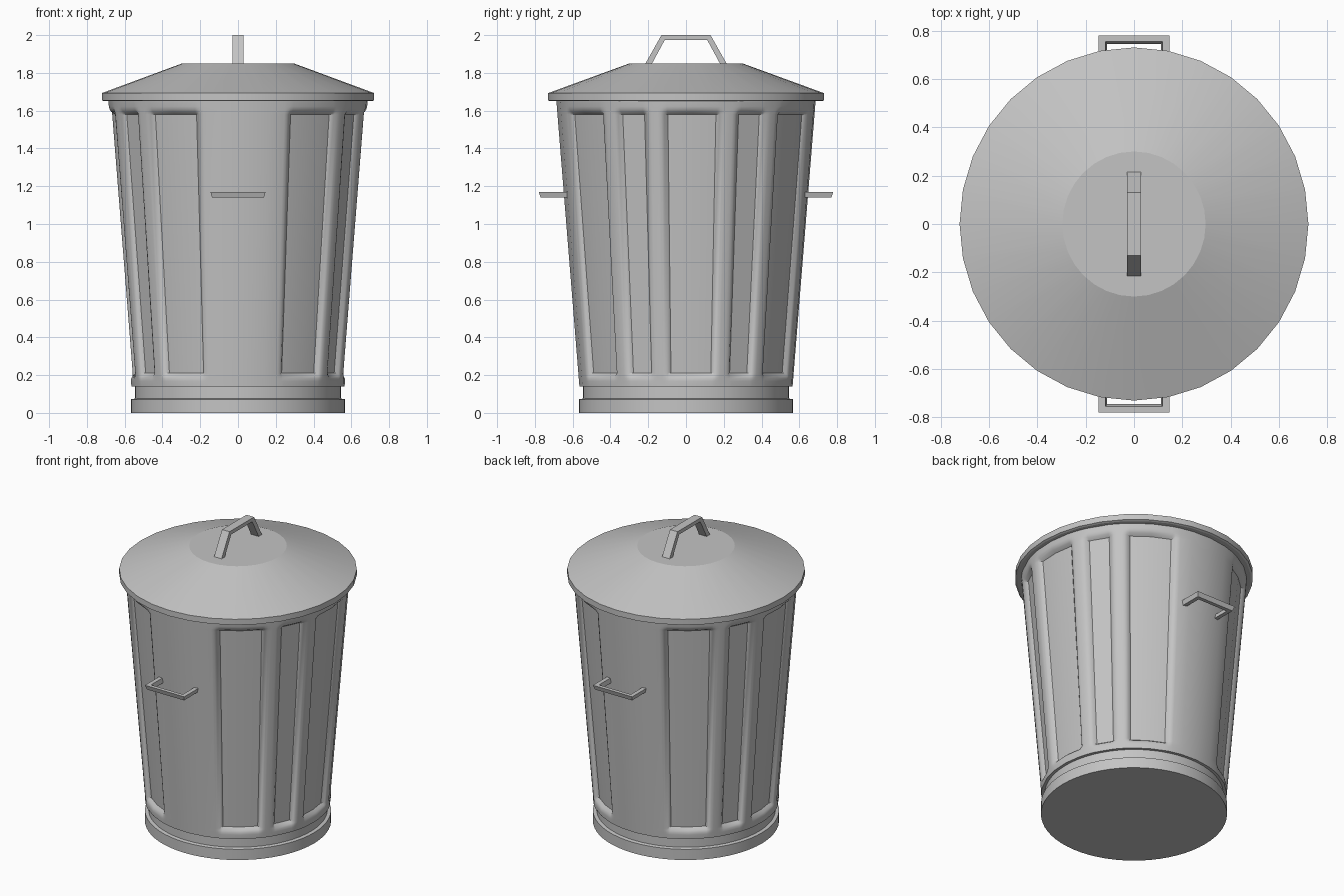
import bpy, bmesh, math
from mathutils import Vector

cube = bpy.data.objects.get("Cube")
if cube:
    bpy.data.objects.remove(cube, do_unlink=True)

metal = bpy.data.materials.new("galvanised_grey")
metal.use_nodes = True
GREY = (0.55, 0.55, 0.55, 1)
metal.diffuse_color = GREY
metal.node_tree.nodes["Principled BSDF"].inputs["Base Color"].default_value = GREY


def finish(name, bm, smooth=True):
    bmesh.ops.recalc_face_normals(bm, faces=bm.faces)
    mesh = bpy.data.meshes.new(name)
    bm.to_mesh(mesh)
    bm.free()
    mesh.materials.append(metal)
    obj = bpy.data.objects.new(name, mesh)
    bpy.context.collection.objects.link(obj)
    if smooth:
        bpy.ops.object.select_all(action="DESELECT")
        obj.select_set(True)
        bpy.context.view_layer.objects.active = obj
        bpy.ops.object.shade_smooth_by_angle(angle=math.radians(35))
        for p in mesh.polygons:      # end caps stay flat
            if len(p.vertices) > 4:
                p.use_smooth = False
    return obj


def skin(name, rings):
    """Closed tube through equal-length rings of points, capped at both ends."""
    bm = bmesh.new()
    loops = [[bm.verts.new(p) for p in ring] for ring in rings]
    n = len(loops[0])
    for a, b in zip(loops, loops[1:]):
        for i in range(n):
            j = (i + 1) % n
            bm.faces.new((a[i], a[j], b[j], b[i]))
    bm.faces.new(loops[0][::-1])
    bm.faces.new(loops[-1])
    return finish(name, bm)


def lathe(name, profile, sides=32, x_scale=1.0):
    turn = [2 * math.pi * i / sides for i in range(sides)]
    return skin(name, [[(r * math.cos(a) * x_scale, r * math.sin(a), z) for a in turn]
                       for r, z in profile])


def bent_bar(name, outer, inner, place):
    """Bar between two open outlines; place maps (u, v, side) to a point."""
    bm = bmesh.new()
    sections = [[bm.verts.new(place(p, s)) for p, s in ((o, -1), (o, 1), (i, 1), (i, -1))]
                for o, i in zip(outer, inner)]
    for a, b in zip(sections, sections[1:]):
        for k in range(4):
            j = (k + 1) % 4
            bm.faces.new((a[k], a[j], b[j], b[k]))
    bm.faces.new(sections[0])
    bm.faces.new(sections[-1])
    return finish(name, bm, smooth=False)


# Tapered body with recessed panels, rounded over at their borders
SEG = 11.25
FALLOFF = (1, 0.35, 0.08, 0)
DEPTH = 0.03
columns = []
for centre, half in ((-5, 1), (-2.5, 0.5), (0, 1), (2.5, 0.5), (5, 1)):
    c, h = centre * SEG, half * SEG
    columns += [(c - h - 1.4 * k, f) for k, f in reversed(list(enumerate(FALLOFF)))]
    if half == 1:
        columns.append((c, 1))
    columns += [(c + h + 1.4 * k, f) for k, f in enumerate(FALLOFF)]
columns += [(k * SEG, 0) for k in (7, 8, 9)]
columns += [(a + 180, f) for a, f in columns]

rows = [(0.14, 0)]
rows += [(0.21 - 0.014 * k, f) for k, f in reversed(list(enumerate(FALLOFF)))]
rows += [(1.58 + 0.014 * k, f) for k, f in enumerate(FALLOFF)]
rows.append((1.655, 0))


def body_point(angle, u, z, v):
    r = 0.565 + 0.122 * (z - 0.14) / 1.51 - DEPTH * u * v
    a = math.radians(angle + SEG / 4)
    return (r * math.cos(a), r * math.sin(a), z)


skin("bin_body", [[body_point(a, u, z, v) for a, u in columns] for z, v in rows])

# Foot ring with the groove above it
lathe("foot_ring", [(0.567, 0), (0.567, 0.072), (0.545, 0.076), (0.545, 0.145)], 64)

# Shallow conical lid with a short rim
lathe("lid", [(0.718, 1.65), (0.73, 1.655), (0.73, 1.693), (0.30, 1.85)], 32, 0.988)

# Lid handle
bent_bar("lid_handle",
         [(-0.22, 1.84), (-0.13, 2.0), (0.13, 2.0), (0.22, 1.84)],
         [(-0.185, 1.84), (-0.112, 1.975), (0.112, 1.975), (0.185, 1.84)],
         lambda p, s: Vector((0.028 * s, p[0], p[1])))

# Carrying handles on front and back, narrowing slightly downwards
for name, d in (("front_handle", -1), ("back_handle", 1)):
    bent_bar(name,
             [(-0.142, 0.62), (-0.142, 0.775), (0.142, 0.775), (0.142, 0.62)],
             [(-0.115, 0.62), (-0.115, 0.75), (0.115, 0.75), (0.115, 0.62)],
             lambda p, s: Vector((p[0] * (1 + 0.03 * s), d * (p[1] + 0.005 * s), 1.155 + 0.015 * s)))
